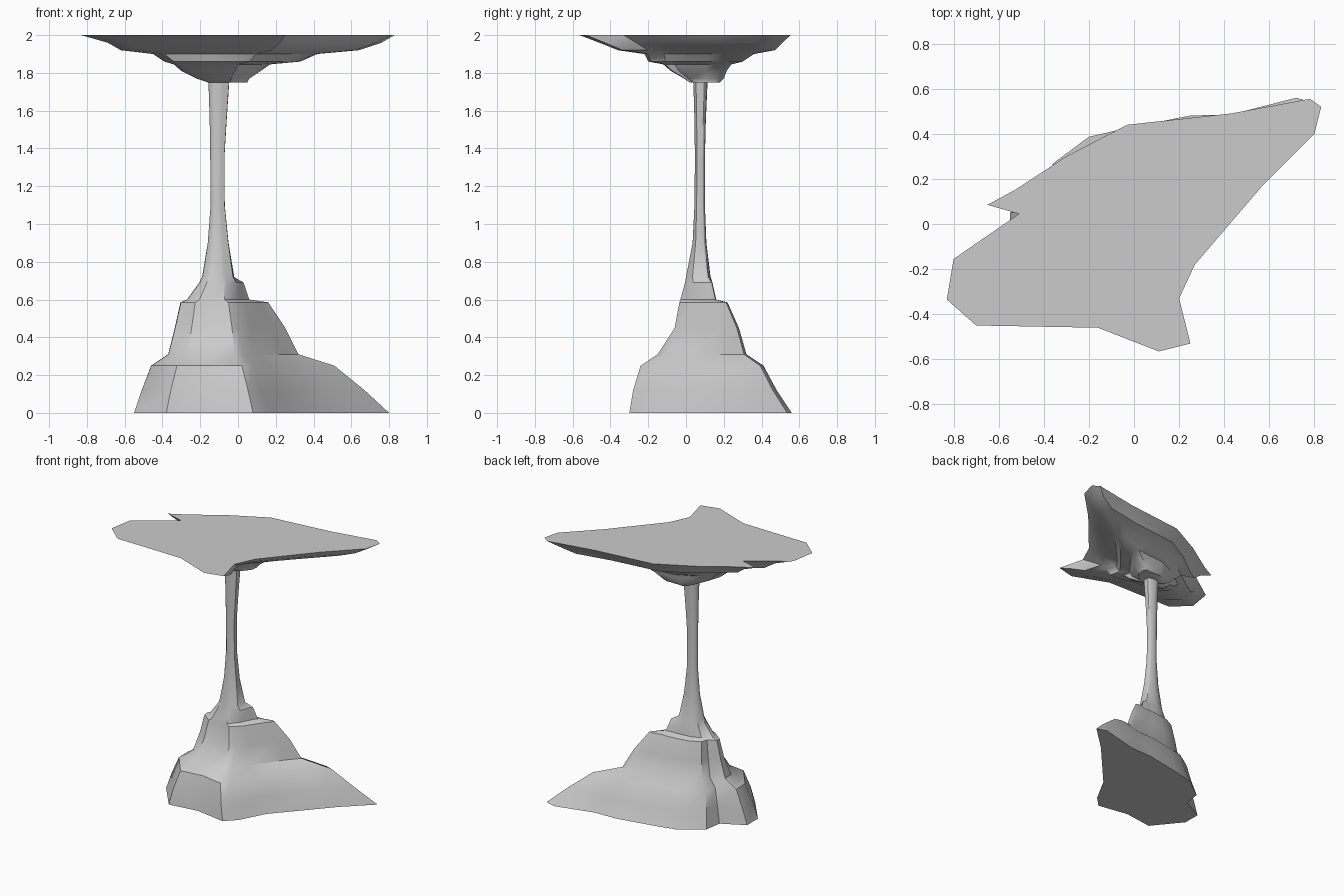
import bpy, bmesh, math

if "Cube" in bpy.data.objects:
    bpy.data.objects.remove(bpy.data.objects["Cube"])

AXIS = (-0.11, 0.07)   # centre line of the thin column

# Plan outlines of the foot (z = 0) and of the ceiling slab (z = 2)
FOOT = [(.80, .54), (.72, .565), (.43, .49), (.25, .485), (-.03, .43), (-.20, .39),
        (-.36, .27), (-.38, .14), (-.55, .05), (-.55, -.08), (-.38, -.29),
        (-.155, -.26), (.08, -.30), (.16, -.22), (.26, -.03), (.60, .35)]
CEILING = [(.83, .52), (.78, .555), (.43, .49), (-.03, .44), (-.30, .30), (-.53, .15),
           (-.65, .085), (-.51, .045), (-.80, -.155), (-.83, -.335), (-.70, -.45),
           (-.16, -.46), (.11, -.565), (.25, -.53), (.20, -.33), (.27, -.18),
           (.57, .17), (.80, .40)]


def section(outline, x0, x1, y0, y1, rnd):
    """Squeeze the outline to the given bounds, blended toward an ellipse by rnd."""
    rel = [(x - AXIS[0], y - AXIS[1]) for x, y in outline]

    def fit(pts):
        xs, ys = [p[0] for p in pts], [p[1] for p in pts]
        return [(x / (max(xs) if x > 0 else -min(xs)),
                 y / (max(ys) if y > 0 else -min(ys))) for x, y in pts]
    pts = []
    for x, y in fit(rel):
        h = math.hypot(x, y)
        pts.append((x + (x / h - x) * rnd, y + (y / h - y) * rnd))
    return [(AXIS[0] + x * ((x1 - AXIS[0]) if x > 0 else (AXIS[0] - x0)),
             AXIS[1] + y * ((y1 - AXIS[1]) if y > 0 else (AXIS[1] - y0)))
            for x, y in fit(pts)]


def loft(name, outline, levels):
    """Skin a stack of sections: (z, xmin, xmax, ymin, ymax, roundness)."""
    bm = bmesh.new()
    rings = [[bm.verts.new((x, y, lv[0])) for x, y in section(outline, *lv[1:])]
             for lv in levels]
    n = len(outline)
    for a, b in zip(rings, rings[1:]):
        for i in range(n):
            j = (i + 1) % n
            bm.faces.new((a[i], a[j], b[j], b[i]))
    bm.faces.new(rings[0][::-1])
    bm.faces.new(rings[-1])
    bmesh.ops.recalc_face_normals(bm, faces=bm.faces)
    mesh = bpy.data.meshes.new(name)
    bm.to_mesh(mesh)
    bm.free()
    ob = bpy.data.objects.new(name, mesh)
    bpy.context.collection.objects.link(ob)
    bpy.context.view_layer.objects.active = ob
    ob.select_set(True)
    bpy.ops.object.shade_smooth_by_angle(angle=math.radians(35))
    ob.select_set(False)


# Stepped rock mound tapering into the thin column
loft("rock_mound_and_column", FOOT, [
    (0.00, -.55, .80, -.30, .56, 0),
    (0.12, -.51, .67, -.28, .48, 0),
    (0.25, -.46, .51, -.24, .41, .05),
    (0.31, -.37, .32, -.15, .32, .1),
    (0.45, -.335, .25, -.06, .28, .15),
    (0.585, -.305, .16, -.035, .22, .2),
    (0.60, -.27, .06, -.03, .16, .3),
    (0.69, -.205, .03, -.005, .14, .5),
    (0.72, -.19, -.02, 0.0, .13, .8),
    (0.90, -.16, -.05, .035, .108, .9),
    (1.10, -.145, -.07, .045, .10, .9),
    (1.35, -.147, -.072, .047, .10, .9),
    (1.55, -.15, -.06, .045, .105, .9),
    (1.77, -.157, -.045, .038, .115, .9)])

# Hanging ceiling rock with ledges, flat on top
loft("hanging_rock", CEILING, [
    (1.75, -.16, .05, .02, .18, .5),
    (1.77, -.22, .06, -.01, .20, .4),
    (1.81, -.30, .12, -.08, .215, .3),
    (1.845, -.34, .17, -.12, .24, .2),
    (1.86, -.39, .33, -.20, .30, .1),
    (1.90, -.45, .42, -.22, .36, .05),
    (1.92, -.62, .64, -.36, .47, 0),
    (1.96, -.69, .76, -.46, .51, 0),
    (2.00, -.83, .83, -.565, .555, 0)])
